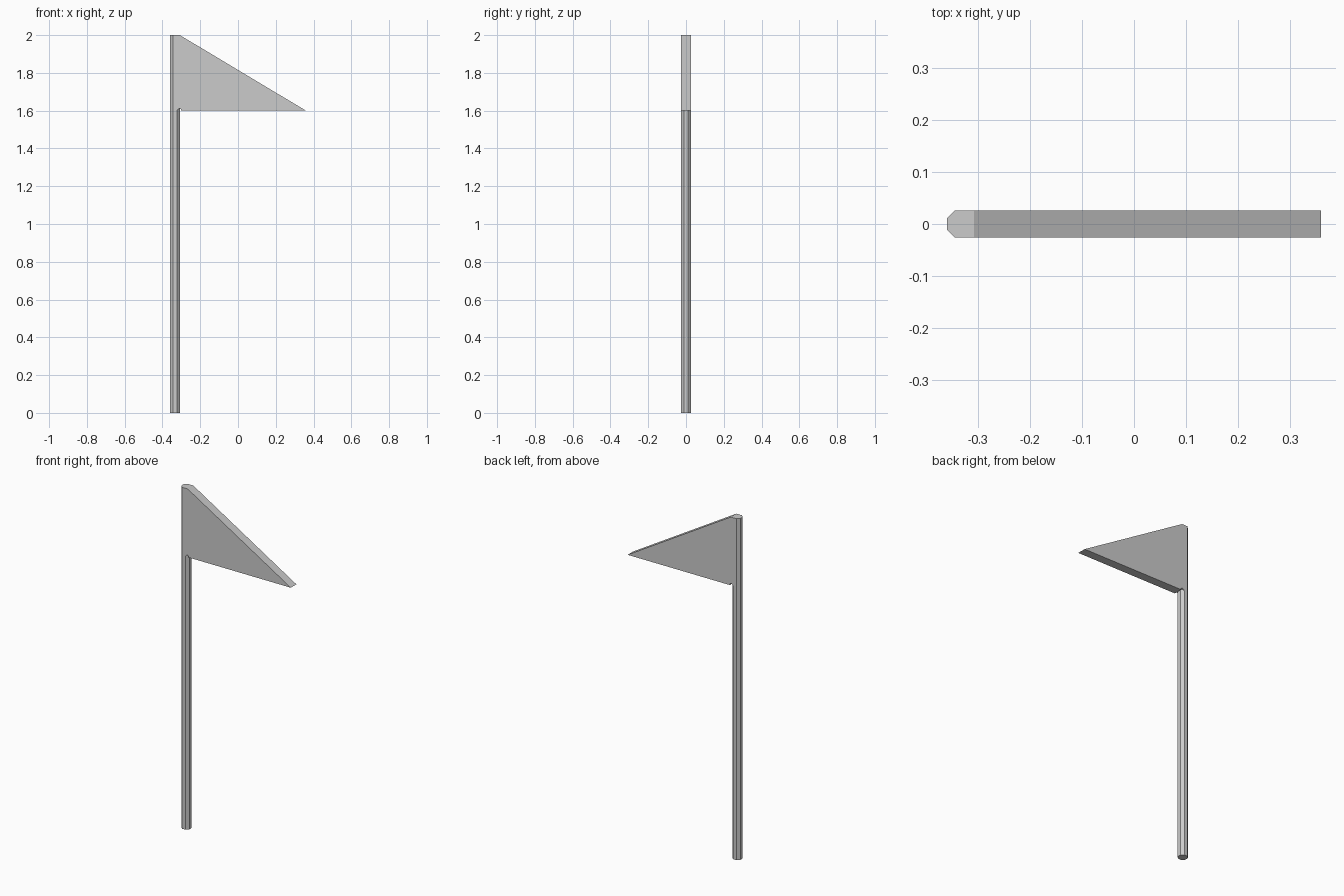
import bpy
import bmesh
import math

if "Cube" in bpy.data.objects:
    bpy.data.objects.remove(bpy.data.objects["Cube"])

HALF = 0.026        # half thickness shared by pole and pennant
POLE_X = -0.334
FLAT = HALF * math.tan(math.pi / 8)


def prism(name, base, offset):
    """Extrude a closed outline along an offset vector."""
    bm = bmesh.new()
    face = bm.faces.new([bm.verts.new(p) for p in base])
    ext = bmesh.ops.extrude_face_region(bm, geom=[face], use_keep_orig=True)
    verts = [g for g in ext["geom"] if isinstance(g, bmesh.types.BMVert)]
    bmesh.ops.translate(bm, verts=verts, vec=offset)
    bmesh.ops.recalc_face_normals(bm, faces=bm.faces)
    mesh = bpy.data.meshes.new(name)
    bm.to_mesh(mesh)
    bm.free()
    obj = bpy.data.objects.new(name, mesh)
    bpy.context.collection.objects.link(obj)
    return obj


# Eight-sided pole with flats facing the axes
radius = HALF / math.cos(math.pi / 8)
ring = []
for i in range(8):
    a = (i + 0.5) * math.pi / 4
    ring.append((POLE_X + radius * math.cos(a), radius * math.sin(a), 0))
prism("pole", ring, (0, 0, 2))

# Triangular pennant, flush with the pole sides, small notch beside the pole
left = POLE_X + FLAT
outline = [(left, 2), (-0.308, 2), (0.36, 1.6), (-0.302, 1.6),
           (-0.302, 1.607), (-0.308, 1.612), (-0.317, 1.609), (left, 1.6)]
prism("pennant", [(x, -HALF, z) for x, z in outline], (0, 2 * HALF, 0))
